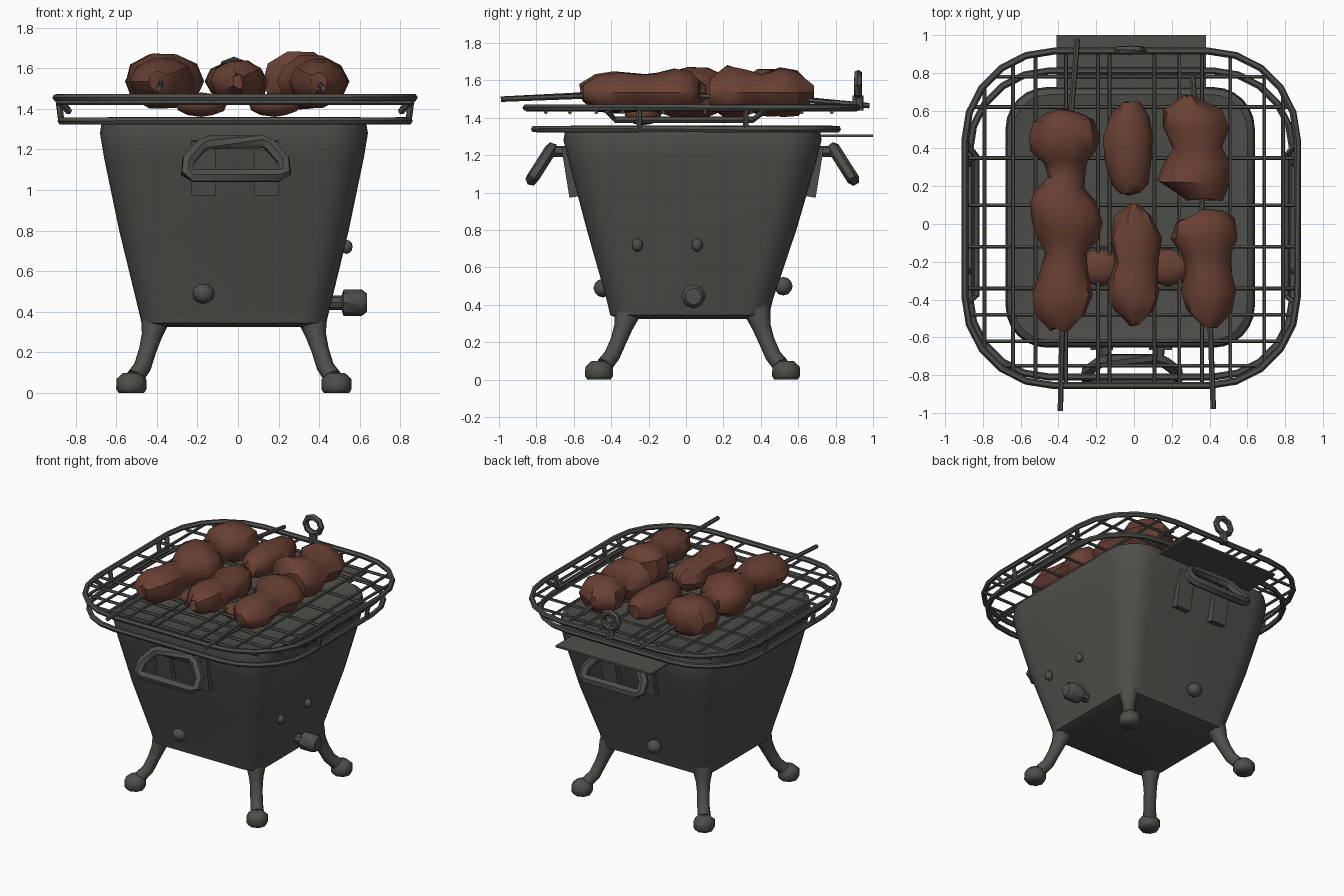
import bpy, bmesh, math, random
from mathutils import Vector, Matrix, noise

if "Cube" in bpy.data.objects:
    bpy.data.objects.remove(bpy.data.objects["Cube"])

random.seed(4)


def material(name, rgb):
    m = bpy.data.materials.new(name)
    m.diffuse_color = (*rgb, 1)
    m.use_nodes = True
    m.node_tree.nodes["Principled BSDF"].inputs["Base Color"].default_value = m.diffuse_color
    return m


IRON = material("dark iron", (0.076, 0.078, 0.068))
MEAT = material("cooked meat", (0.138, 0.050, 0.033))


def finish(bm, name, mat, angle=40):
    bmesh.ops.recalc_face_normals(bm, faces=bm.faces)
    me = bpy.data.meshes.new(name)
    bm.to_mesh(me)
    bm.free()
    me.materials.append(mat)
    ob = bpy.data.objects.new(name, me)
    bpy.context.collection.objects.link(ob)
    bpy.ops.object.select_all(action='DESELECT')
    ob.select_set(True)
    bpy.context.view_layer.objects.active = ob
    bpy.ops.object.shade_smooth_by_angle(angle=math.radians(angle))
    return ob


def rounded_rect(hx, hy, r, cx, cy, z, n=5):
    pts = []
    for q, (sx, sy) in enumerate([(1, 1), (-1, 1), (-1, -1), (1, -1)]):
        for i in range(n + 1):
            a = math.radians(90 * (q + i / n))
            pts.append(Vector((cx + sx * (hx - r) + r * math.cos(a),
                               cy + sy * (hy - r) + r * math.sin(a), z)))
    return pts


def loft(bm, rings, closed=False):
    vs = [[bm.verts.new(p) for p in ring] for ring in rings]
    n = len(vs[0])
    for k in range(len(vs) if closed else len(vs) - 1):
        a, b = vs[k], vs[(k + 1) % len(vs)]
        for i in range(n):
            bm.faces.new((a[i], a[(i + 1) % n], b[(i + 1) % n], b[i]))
    if not closed:
        bm.faces.new(vs[0])
        bm.faces.new(vs[-1])


def tube(bm, pts, radii, sides=6, closed=False):
    """Sweep a round section along a path; radii is a number or one per point."""
    pts = [Vector(p) for p in pts]
    n = len(pts)
    if not isinstance(radii, (list, tuple)):
        radii = [radii] * n
    rings, u = [], None
    for i, p in enumerate(pts):
        a = pts[i - 1] if (closed or i) else p
        b = pts[(i + 1) % n] if (closed or i < n - 1) else p
        t = (b - a).normalized()
        if u is None:
            u = t.orthogonal()
        u = (u - t * u.dot(t)).normalized()
        w = t.cross(u)
        rings.append([p + radii[i] * (math.cos(s) * u + math.sin(s) * w)
                      for s in (2 * math.pi * k / sides for k in range(sides))])
    loft(bm, rings, closed)


def box(bm, loc, size, rot_x=0):
    bmesh.ops.create_cube(bm, size=1, matrix=Matrix.Translation(loc) @
                          Matrix.Rotation(rot_x, 4, 'X') @ Matrix.Diagonal((*size, 1)))


def ball(bm, loc, size):
    bmesh.ops.create_icosphere(bm, subdivisions=2, radius=1,
                               matrix=Matrix.Translation(loc) @ Matrix.Diagonal((*size, 1)))


CX, CY = -0.02, 0.035

# Fire box: tapered tub with rounded corners and soft rim
bm = bmesh.new()
loft(bm, [rounded_rect(hx, hy, r, CX, cy, z, 6) for z, hx, hy, r, cy in [
    (0.325, 0.40, 0.37, 0.10, 0.02), (0.345, 0.455, 0.425, 0.12, 0.02),
    (0.43, 0.475, 0.445, 0.13, 0.02), (0.80, 0.565, 0.56, 0.16, 0.03),
    (1.16, 0.64, 0.66, 0.20, CY), (1.28, 0.66, 0.69, 0.22, CY),
    (1.34, 0.65, 0.68, 0.21, CY), (1.36, 0.62, 0.65, 0.19, CY),
    (1.345, 0.56, 0.58, 0.15, CY)]])
finish(bm, "fire_box", IRON)

# Four bowed legs with knobbly feet
for sx, xn in ((-1, "left"), (1, "right")):
    for sy, yn in ((-1, "front"), (1, "back")):
        bm = bmesh.new()
        path = [(0.36, 0.32, 0.46, 0.08), (0.39, 0.35, 0.35, 0.068), (0.405, 0.37, 0.28, 0.05),
                (0.425, 0.395, 0.21, 0.043), (0.45, 0.43, 0.13, 0.043), (0.485, 0.47, 0.08, 0.045)]
        tube(bm, [(CX + sx * x, CY + sy * y, z) for x, y, z, r in path],
             [p[3] for p in path], 8)
        tube(bm, [(CX + sx * 0.505, CY + sy * 0.50, z) for z in (0.0, 0.02, 0.07, 0.10)],
             [0.062, 0.075, 0.073, 0.04], 8)
        finish(bm, f"{yn}_{xn}_leg", IRON, 60)

# Swing handles with wall brackets, front and back
for s, nm in ((-1, "front"), (1, "back")):
    bm = bmesh.new()
    path = [(-0.13, 0), (-0.17, .1), (-0.235, .55), (-0.24, .9), (-0.21, 1),
            (0.21, 1), (0.24, .9), (0.235, .55), (0.17, .1), (0.13, 0)]
    tube(bm, [(x - 0.01, CY + s * (0.755 + 0.105 * t), 1.235 - 0.165 * t) for x, t in path],
         0.034, 6, True)
    for x in (-0.17, 0.14):
        box(bm, (x, CY + s * 0.655, 1.11), (0.12, 0.05, 0.27), s * -0.16)
        tube(bm, [(x, CY + s * 0.64, 1.22), (x * 0.9, CY + s * 0.77, 1.22)], 0.03)
    finish(bm, nm + "_handle", IRON)

# Air control knob on the right, rivets and small lugs
bm = bmesh.new()
tube(bm, [(x, 0.04, 0.445) for x in (0.42, 0.51, 0.52, 0.61, 0.635)],
     [0.035, 0.035, 0.065, 0.065, 0.045], 8)
finish(bm, "air_knob", IRON)
bm = bmesh.new()
for loc in ((-0.17, -0.445, 0.49), (-0.1, 0.52, 0.50)):
    ball(bm, loc, (0.055, 0.05, 0.05))
for y in (-0.26, 0.06):
    ball(bm, (0.535, y, 0.72), (0.03, 0.03, 0.035))
finish(bm, "rivets", IRON)

# Back shelf plate
bm = bmesh.new()
box(bm, (-0.015, 0.81, 1.305), (0.79, 0.38, 0.014))
finish(bm, "back_shelf", IRON)

# Grill rack: upper and lower rims, joined by struts
GX, GY, HX, HY, R = -0.015, 0.03, 0.88, 0.885, 0.47
bm = bmesh.new()
tube(bm, rounded_rect(HX, HY, R, GX, GY, 1.455), 0.019, 6, True)
tube(bm, rounded_rect(0.855, 0.81, 0.42, GX, 0.0, 1.34), 0.019, 6, True)
for s in (-1, 1):
    for y in (-0.25, 0.32):
        tube(bm, [(GX + s * 0.87, y, 1.455), (GX + s * 0.855, y, 1.34)], 0.016)
    tube(bm, [(GX + s * 0.87, -0.42, 1.44), (GX + s * 0.82, -0.38, 1.39),
              (GX + s * 0.82, 0.36, 1.39), (GX + s * 0.87, 0.42, 1.44)], 0.018)
finish(bm, "grill_rim", IRON)


def reach(d, h_across, h_along):
    """Half length of a wire at offset d inside the rounded rim."""
    e = max(0, abs(d) - (h_across - R))
    return h_along - R + math.sqrt(R * R - e * e)


# Grill wires in both directions, clipped to the rim
bm = bmesh.new()
for x in (-0.79, -0.64, -0.52, -0.36, -0.19, -0.13, 0.11, 0.24, 0.36, 0.51, 0.69, 0.79):
    e = reach(x - GX, HX, HY)
    tube(bm, [(x, GY - e, 1.445), (x, GY + e, 1.445)], 0.011, 5)
for y in (0.78, 0.62, 0.35, 0.10, -0.12, -0.34, -0.48, -0.62, -0.75):
    e = reach(y - GY, HY, HX)
    tube(bm, [(GX - e, y, 1.43), (GX + e, y, 1.43)], 0.011, 5)
finish(bm, "grill_wires", IRON)

# Hanging ring standing on the back of the rack
bm = bmesh.new()
tube(bm, [(-0.02 + 0.065 * math.cos(a), 0.92, 1.575 + 0.06 * math.sin(a))
          for a in (math.pi * k / 4 for k in range(8))], 0.022, 6, True)
tube(bm, [(-0.02, 0.92, 1.44), (-0.02, 0.92, 1.52)], 0.03)
finish(bm, "hanging_ring", IRON)

# Skewers
bm = bmesh.new()
tube(bm, [(-0.39, -0.99, 1.50), (-0.38, -0.5, 1.525), (-0.34, 0.5, 1.51), (-0.30, 0.98, 1.465)], 0.015)
tube(bm, [(0.42, -0.98, 1.50), (0.40, -0.45, 1.52), (0.33, 0.5, 1.51), (0.31, 0.78, 1.48)], 0.015)
finish(bm, "skewers", IRON)

# Meat: lumpy sweeps along y with waists; stations are (y, x centre, half width)
kebabs = {
    "left_kebab": [(.60, -.37, .08), (.55, -.37, .16), (.47, -.37, .18), (.39, -.37, .17),
                   (.33, -.36, .11), (.25, -.36, .10), (.19, -.39, .13), (.11, -.38, .18),
                   (.02, -.36, .18), (-.07, -.35, .16), (-.15, -.36, .11), (-.25, -.37, .13),
                   (-.38, -.37, .155), (-.48, -.38, .13), (-.56, -.39, .05)],
    "middle_back_kebab": [(.64, -.02, .05), (.58, -.02, .10), (.46, -.03, .125),
                          (.32, -.03, .12), (.21, -.02, .10), (.16, -.02, .05)],
    "middle_front_kebab": [(.10, 0, .03), (.04, 0, .10), (-.08, .01, .14), (-.20, .01, .11),
                           (-.28, 0, .125), (-.39, 0, .135), (-.47, 0, .10), (-.53, 0, .03)],
    "right_back_kebab": [(.68, .29, .03), (.60, .31, .16), (.51, .32, .175), (.40, .33, .13),
                         (.31, .33, .17), (.22, .31, .20), (.13, .37, .10)],
    "right_front_kebab": [(.07, .42, .06), (.02, .37, .16), (-.07, .36, .18), (-.17, .38, .13),
                          (-.25, .39, .125), (-.36, .40, .145), (-.46, .40, .12), (-.54, .40, .04)],
}
for name, stations in kebabs.items():
    bm = bmesh.new()
    rings = []
    for y, x, r in stations:
        ring = []
        for k in range(10):
            a = 2 * math.pi * k / 10
            k2 = 1 + 0.12 * noise.noise((x * 7 + math.cos(a), y * 7, math.sin(a))) + random.uniform(-.03, .03)
            ring.append(Vector((x + r * k2 * math.cos(a), y + random.uniform(-.012, .012),
                                1.535 + (0.02 + 0.64 * r) * k2 * math.sin(a))))
        rings.append(ring)
    loft(bm, rings)
    bmesh.ops.triangulate(bm, faces=bm.faces)
    finish(bm, name, MEAT, 42)

# Scraps of meat lying under the wires
bm = bmesh.new()
for x in (-0.18, 0.18):
    ball(bm, (x, -0.23, 1.42), (0.13, 0.10, 0.06))
finish(bm, "lower_scraps", MEAT)
